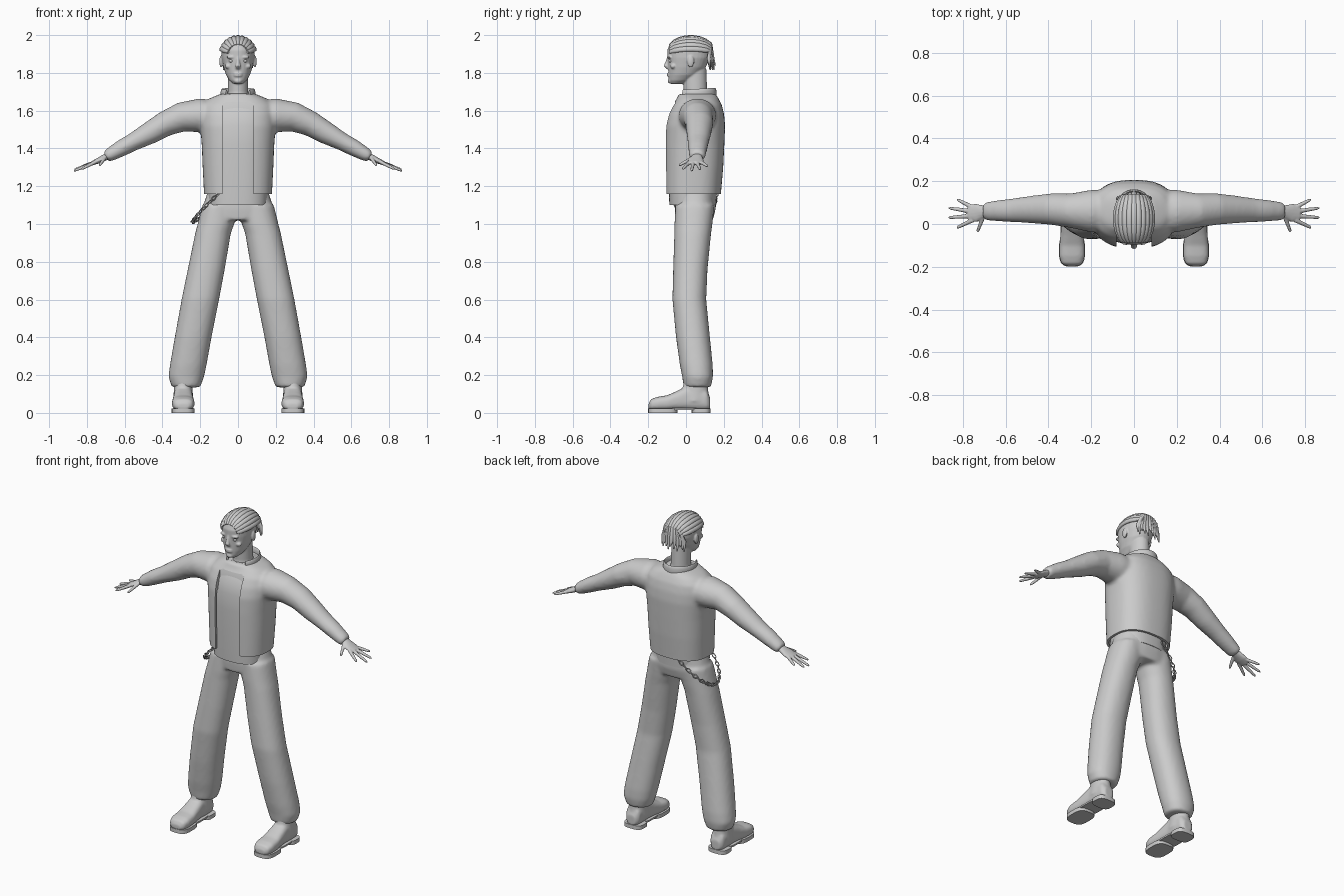
import bpy, bmesh
from math import sin, cos, pi, radians, copysign
from mathutils import Vector, Matrix

cube = bpy.data.objects.get("Cube")
if cube:
    bpy.data.objects.remove(cube, do_unlink=True)

grey = bpy.data.materials.new("plain grey")
grey.use_nodes = True
grey.diffuse_color = (0.6, 0.6, 0.6, 1)
for node in grey.node_tree.nodes:
    if node.type == 'BSDF_PRINCIPLED':
        node.inputs["Base Color"].default_value = grey.diffuse_color
        node.inputs["Roughness"].default_value = 0.7


def skin(bm, rings, closed=False):
    """Bridge a list of point rings into a tube, capped unless closed."""
    loops = [[bm.verts.new(p) for p in ring] for ring in rings]
    pairs = list(zip(loops, loops[1:]))
    if closed:
        pairs.append((loops[-1], loops[0]))
    else:
        bm.faces.new(loops[0][::-1])
        bm.faces.new(loops[-1])
    n = len(loops[0])
    for a, b in pairs:
        for i in range(n):
            j = (i + 1) % n
            bm.faces.new((a[i], a[j], b[j], b[i]))


def loft(bm, rows, axis='z', power=2.0, side=1, n=32):
    """Rows are (level, x min, x max, low, high) of rounded sections."""
    rings = []
    for t, a0, a1, b0, b1 in rows:
        ring = []
        for i in range(n):
            c, s = cos(2 * pi * i / n), sin(2 * pi * i / n)
            c, s = [copysign(abs(k) ** (2 / power), k) for k in (c, s)]
            a = side * ((a0 + a1) / 2 + c * (a1 - a0) / 2)
            b = (b0 + b1) / 2 + s * (b1 - b0) / 2
            ring.append((a, b, t) if axis == 'z' else (a, t, b))
        rings.append(ring)
    skin(bm, rings)


def sweep(bm, pts, radii, ref=(0, 1, 0), closed=False, n=12):
    """Tube through points; each radius pair is (along ref, across it)."""
    pts = [Vector(p) for p in pts]
    if len(radii) == 1:
        radii = list(radii) * len(pts)
    rings = []
    last = len(pts) - 1
    for i, (p, (ru, rv)) in enumerate(zip(pts, radii)):
        if closed:
            t = pts[(i + 1) % len(pts)] - pts[i - 1]
        else:
            t = pts[min(i + 1, last)] - pts[max(i - 1, 0)]
        t.normalize()
        u = Vector(ref)
        u = (u - t * u.dot(t)).normalized()
        v = t.cross(u)
        angles = [2 * pi * k / n for k in range(n)]
        rings.append([p + u * ru * cos(a) + v * rv * sin(a) for a in angles])
    skin(bm, rings, closed)


def ball(bm, loc, size):
    bmesh.ops.create_uvsphere(bm, u_segments=16, v_segments=10, radius=1,
                              matrix=Matrix.Translation(loc) @ Matrix.Diagonal((*size, 1)))


def box(x, y0, y1, z0, z1):
    bm = bmesh.new()
    bmesh.ops.create_cube(bm, size=1, matrix=Matrix.Translation((0, (y0 + y1) / 2, (z0 + z1) / 2))
                          @ Matrix.Diagonal((2 * x, y1 - y0, z1 - z0, 1)))
    return bm


def finish(name, bm, voxel=0, smooth=0, cutters=()):
    """Make the object, fuse and trim it, and shade it."""
    bmesh.ops.recalc_face_normals(bm, faces=bm.faces)
    mesh = bpy.data.meshes.new(name)
    bm.to_mesh(mesh)
    bm.free()
    obj = bpy.data.objects.new(name, mesh)
    bpy.context.collection.objects.link(obj)
    if voxel:
        mod = obj.modifiers.new("fuse", 'REMESH')
        mod.mode = 'VOXEL'
        mod.voxel_size = voxel
        mod = obj.modifiers.new("relax", 'SMOOTH')
        mod.iterations = smooth
    tools = [finish(name + "_cutter", c) for c in cutters]
    for tool in tools:
        tool.hide_render = True
        mod = obj.modifiers.new("cut", 'BOOLEAN')
        mod.operation, mod.solver, mod.object = 'DIFFERENCE', 'EXACT', tool
    if obj.modifiers:
        bpy.context.view_layer.update()
        dg = bpy.context.evaluated_depsgraph_get()
        baked = bpy.data.meshes.new_from_object(obj.evaluated_get(dg))
        obj.modifiers.clear()
        obj.data = baked
    for tool in tools:
        bpy.data.objects.remove(tool, do_unlink=True)
    obj.data.materials.clear()
    obj.data.materials.append(grey)
    obj.data.shade_smooth()
    obj.data.set_sharp_from_angle(angle=radians(45))
    return obj


# Jacket: torso and sleeves fused, then hollowed and opened at the front
torso = [(1.1, .177, -.11, .182), (1.16, .18, -.112, .185), (1.3, .187, -.114, .197),
         (1.42, .192, -.115, .203), (1.52, .2, -.112, .207), (1.58, .2, -.097, .202),
         (1.63, .19, -.072, .19), (1.665, .15, -.047, .172), (1.69, .09, -.04, .155)]


def body(inset, top=2.0):
    bm = bmesh.new()
    loft(bm, [(z, inset - x, x - inset, y0 + inset, y1 - inset)
              for z, x, y0, y1 in torso if z < top], power=2.5, n=48)
    return bm


sleeve = [(.1, .07, 1.57, .09, .08), (.2, .06, 1.575, .1, .09), (.3, .063, 1.566, .08, .078),
          (.386, .07, 1.53, .074, .067), (.465, .068, 1.483, .066, .06),
          (.55, .065, 1.437, .057, .048), (.62, .062, 1.4, .051, .044),
          (.68, .06, 1.366, .045, .036), (.7, .06, 1.355, .039, .029)]
bm = body(0)
for s in (1, -1):
    sweep(bm, [(s * x, y, z) for x, y, z, _, _ in sleeve], [r[3:] for r in sleeve], n=24)
finish("jacket", bm, .011, 6,
       [body(.014, 1.55), box(.083, -.3, -.058, 1, 1.645), box(.4, -.4, .4, 1, 1.16)])
finish("shirt", body(.022))

# Collar band, open at the front
arc = [radians(315 + 270 * i / 28) for i in range(29)]
bm = bmesh.new()
sweep(bm, [(.086 * cos(a), .055 + .1 * sin(a), 1.683 + .006 * sin(a)) for a in arc],
      [(.032, .007)], ref=(0, 0, 1))
finish("collar", bm)

# Neckline ring
turn = [2 * pi * i / 36 for i in range(36)]
bm = bmesh.new()
sweep(bm, [(.064 * cos(a), .04 + .09 * sin(a), 1.665 + .02 * sin(a)) for a in turn],
      [(.006, .006)], ref=(0, 0, 1), closed=True, n=8)
finish("neckline", bm)

# Trousers: hips and two wide legs fused
leg = [(1.1, .01, .19, -.056, .15), (1.0, .02, .214, -.061, .14), (.95, .038, .227, -.062, .133),
       (.76, .07, .266, -.068, .114), (.6, .1, .299, -.072, .107), (.4, .14, .335, -.053, .127),
       (.25, .167, .361, -.032, .142), (.19, .18, .368, -.02, .143), (.135, .2, .35, -.012, .132)]
hips = [(1.22, .155, -.05, .15), (1.16, .164, -.057, .157), (1.08, .19, -.06, .157),
        (1.02, .198, -.055, .142)]
bm = bmesh.new()
loft(bm, [(z, -x, x, a, b) for z, x, a, b in hips], power=2.3, n=40)
for s in (1, -1):
    loft(bm, leg, power=2.2, side=s)
finish("trousers", bm, .011, 6)

# Shoes: foot and ankle fused, with a forefoot sole and a heel
foot = [(-.198, .262, .318, .02, .05), (-.185, .24, .34, .015, .073), (-.15, .23, .35, .014, .085),
        (-.1, .231, .349, .014, .093), (-.05, .236, .344, .016, .115), (0, .24, .34, .016, .14),
        (.06, .24, .34, .014, .14), (.11, .245, .335, .014, .12), (.128, .262, .318, .02, .08)]
ankle = [(.06, .236, .344, -.04, .125), (.12, .24, .34, -.02, .118), (.2, .243, .337, -.005, .112)]
for s, label in ((1, "left"), (-1, "right")):
    bm = bmesh.new()
    loft(bm, foot, axis='y', power=2.8, side=s)
    loft(bm, ankle, side=s)
    finish(label + "_shoe", bm, .007, 5)
    bm = bmesh.new()
    for y0, y1 in ((-.2, -.045), (.03, .13)):
        loft(bm, [(z, .229, .351, y0, y1) for z in (0, .024)], power=3.2, side=s)
    loft(bm, [(z, .235, .345, -.08, .06) for z in (.016, .026)], power=4, side=s)
    finish(label + "_sole", bm)

# Hands: palm, four spread fingers and a thumb
palm = [(.66, .06, 1.375), (.7, .058, 1.355), (.74, .052, 1.335), (.775, .05, 1.32)]
tips = [(.828, .115, 1.305), (.868, .075, 1.287), (.87, .03, 1.28), (.83, -.018, 1.29)]
for s, label in ((1, "left"), (-1, "right")):
    flip = Matrix.Diagonal((s, 1, 1))
    bm = bmesh.new()
    sweep(bm, [flip @ Vector(p) for p in palm],
          [(.026, .02), (.029, .018), (.043, .015), (.038, .011)], n=16)
    fingers = [((.755, .078 - .02 * i, 1.328), tip) for i, tip in enumerate(tips)]
    fingers.append(((.705, .035, 1.35), (.733, -.038, 1.31)))
    for base, tip in fingers:
        a, b = flip @ Vector(base), flip @ Vector(tip)
        sweep(bm, [a, a.lerp(b, .5), a.lerp(b, .9), b],
              [(.011, .01), (.0095, .009), (.0075, .007), (.003, .003)])
    finish(label + "_hand", bm, .004, 3)

# Head: skull, neck and facial forms fused
skull = [(1.742, .026, -.082, -.02), (1.76, .046, -.091, .025), (1.79, .064, -.093, .07),
         (1.83, .077, -.095, .105), (1.88, .087, -.098, .127), (1.92, .089, -.099, .13),
         (1.95, .08, -.088, .12), (1.972, .06, -.06, .095), (1.985, .025, -.02, .05)]
bm = bmesh.new()
loft(bm, [(z, -x, x, a, b) for z, x, a, b in skull], power=2.15)
loft(bm, [(1.62, -.066, .066, -.025, .125), (1.7, -.054, .054, -.012, .112),
          (1.82, -.052, .052, -.02, .108)])
sweep(bm, [(0, -.09, 1.885), (0, -.099, 1.855), (0, -.107, 1.837), (0, -.095, 1.825)],
      [(.01, .008), (.011, .01), (.011, .015), (.008, .012)], ref=(0, 1, .3))
for z in (1.795, 1.785):
    ball(bm, (0, -.09, z), (.023, .011, .006))
ball(bm, (0, -.082, 1.757), (.022, .015, .014))
for s in (1, -1):
    ball(bm, (s * .036, -.086, 1.883), (.025, .013, .008))
    ball(bm, (s * .05, -.068, 1.835), (.02, .015, .014))
    ball(bm, (s * .09, .025, 1.86), (.009, .018, .032))
finish("head", bm, .0045, 4)

bm = bmesh.new()
for s in (1, -1):
    ball(bm, (s * .035, -.08, 1.863), (.014, .012, .009))
finish("eyes", bm)

# Hair: swept-back strands over the crown, falling to the nape
bm = bmesh.new()
count = 11
for i in range(count):
    phi = radians(-68 + 136 * i / (count - 1))
    path = []
    for k in range(8):
        th = radians(35 + 15 * k)
        path.append((.095 * sin(th) * sin(phi), .025 - .135 * cos(th), 1.89 + .1 * sin(th) * cos(phi)))
    drop = .012 * (i % 3)
    path.append((.078 * sin(phi), .142 - .025 * abs(sin(phi)), 1.875))
    path.append((.082 * sin(phi), .155 - .03 * abs(sin(phi)), 1.815 + drop))
    sweep(bm, path, [(.009, .006)] + [(.0145, .0105)] * 7 + [(.013, .009), (.003, .003)],
          ref=(cos(phi), 0, -sin(phi)))
finish("hair", bm)

# Hip chain: alternating oval links hanging from front to back
bm = bmesh.new()


def hang(t):
    a = radians(250 - 155 * t)
    return Vector((-.04 + .2 * cos(a), .04 + .122 * sin(a), 1.155 - .145 * sin(pi * t)))


links = 25
for i in range(links):
    t = i / (links - 1)
    mid = hang(t)
    along = (hang(t + .01) - hang(t - .01)).normalized()
    out = Vector((mid.x, mid.y - .04, 0)).normalized()
    up = along.cross(out).normalized()
    wide, ref = (up, out) if i % 2 else (out, up)
    sweep(bm, [mid + along * .016 * cos(a) + wide * .009 * sin(a) for a in turn[::3]],
          [(.003, .003)], ref=ref, closed=True, n=6)
finish("hip_chain", bm)
